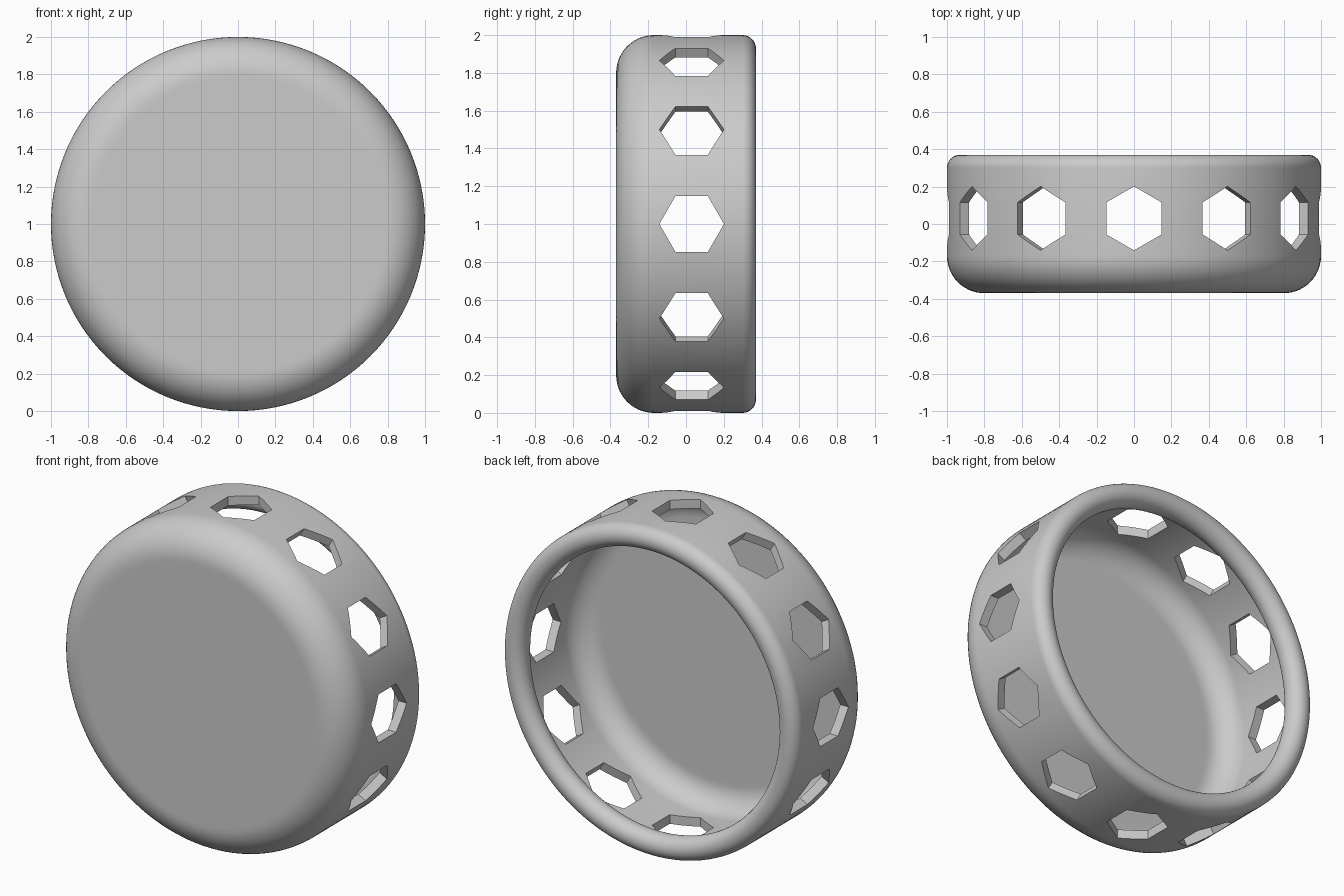
import bpy, bmesh
from math import sin, cos, pi, radians
from mathutils import Vector, Matrix

cube = bpy.data.objects.get("Cube")
if cube:
    bpy.data.objects.remove(cube, do_unlink=True)

WALL = 0.055
HOLES = 12


def arc(r, y, radius, start, end, steps):
    """Points (radius from axis, y) along an arc, angles in degrees."""
    out = []
    for i in range(steps + 1):
        a = radians(start + (end - start) * i / steps)
        out.append((r + radius * cos(a), y + radius * sin(a)))
    return out


def make_object(name, bm):
    bmesh.ops.recalc_face_normals(bm, faces=bm.faces)
    mesh = bpy.data.meshes.new(name)
    bm.to_mesh(mesh)
    bm.free()
    obj = bpy.data.objects.new(name, mesh)
    bpy.context.collection.objects.link(obj)
    return obj


# Shallow round shell: closed front, big rounded edge, rolled lip at the back
profile = [(0, -0.37), (0.78, -0.37)]
profile += arc(0.8, -0.17, 0.2, -90, 0, 14)
profile += arc(0.93, 0.3, 0.07, 0, 282, 28)
profile += arc(0.8, -0.17, 0.2 - WALL, 0, -90, 12)
profile += [(0.78, -0.37 + WALL), (0, -0.37 + WALL)]

bm = bmesh.new()
verts = [bm.verts.new((r, y, 1)) for r, y in profile]
edges = [bm.edges.new(pair) for pair in zip(verts, verts[1:])]
bmesh.ops.spin(bm, geom=verts + edges, cent=(0, 0, 1), axis=(0, 1, 0),
               angle=2 * pi, steps=128, use_duplicate=False)
bmesh.ops.remove_doubles(bm, verts=bm.verts, dist=0.0005)
shell = make_object("round_shell", bm)

# Ring of hexagonal prisms that pierce the side wall
bm = bmesh.new()
for i in range(HOLES):
    turn = Matrix.Rotation(2 * pi * i / HOLES, 3, 'Y')
    ring = []
    for k in range(6):
        a = k * pi / 3
        p = turn @ Vector((0.86, 0.03 + 0.171 * cos(a), 0.171 * sin(a)))
        ring.append(bm.verts.new(p + Vector((0, 0, 1))))
    face = bm.faces.new(ring)
    grown = bmesh.ops.extrude_face_region(bm, geom=[face])["geom"]
    moved = [g for g in grown if isinstance(g, bmesh.types.BMVert)]
    bmesh.ops.translate(bm, verts=moved, vec=turn @ Vector((0.24, 0, 0)))
cutter = make_object("hole_cutter", bm)
cutter.hide_render = True

# Cut the holes
cut = shell.modifiers.new("hex_holes", 'BOOLEAN')
cut.operation = 'DIFFERENCE'
cut.solver = 'EXACT'
cut.object = cutter
bpy.ops.object.select_all(action='DESELECT')
bpy.context.view_layer.objects.active = shell
shell.select_set(True)
bpy.ops.object.modifier_apply(modifier=cut.name)
bpy.data.objects.remove(cutter, do_unlink=True)

# Plain grey finish
grey = bpy.data.materials.new("plain_grey")
grey.use_nodes = True
colour = (0.6, 0.6, 0.6, 1)
grey.diffuse_color = colour
grey.node_tree.nodes["Principled BSDF"].inputs["Base Color"].default_value = colour
shell.data.materials.clear()
shell.data.materials.append(grey)

bpy.ops.object.shade_smooth_by_angle(angle=radians(30))
